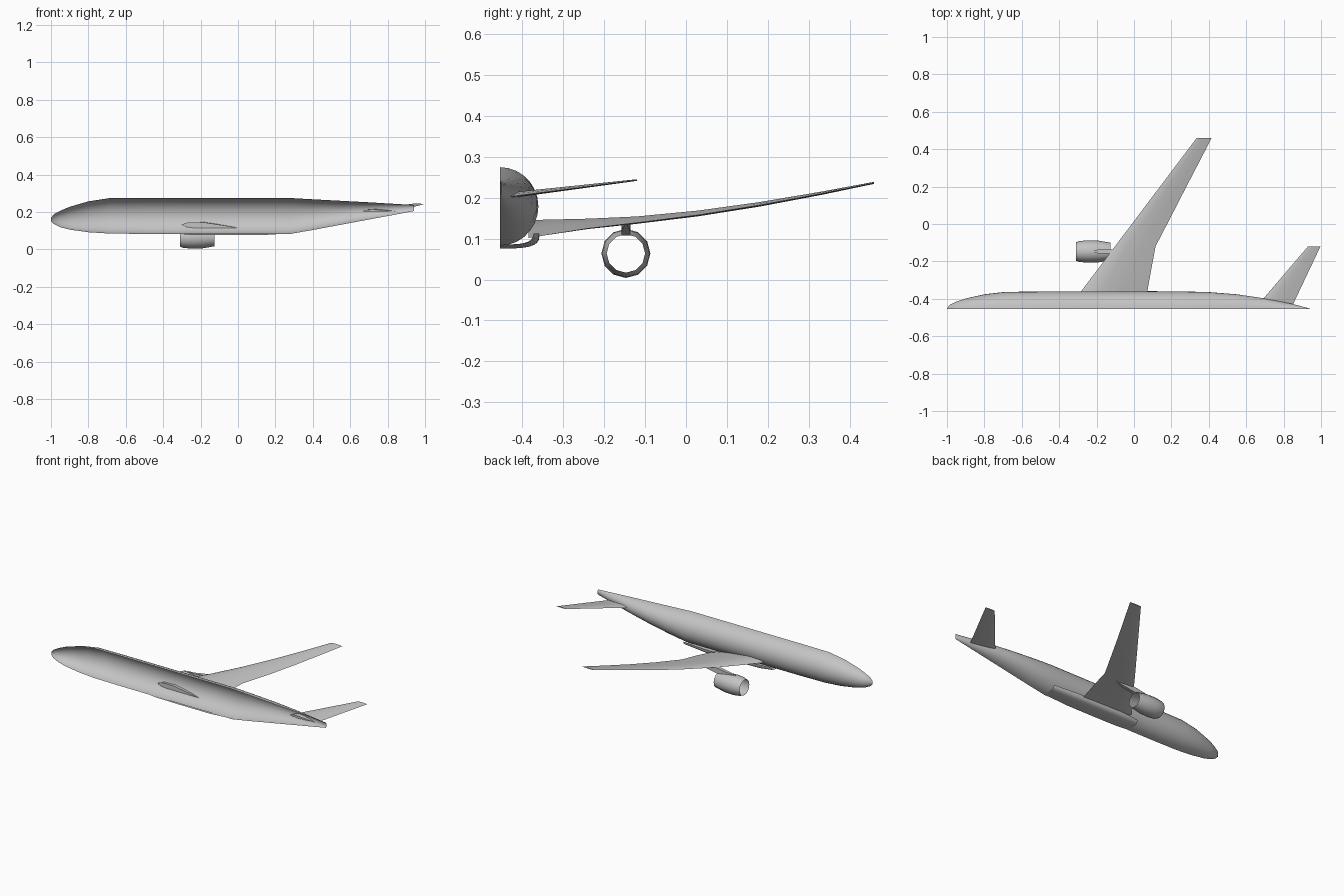
import bpy, bmesh, math
from math import sin, cos, pi, radians

cube = bpy.data.objects.get("Cube")
if cube:
    bpy.data.objects.remove(cube)

grey = bpy.data.materials.new("light grey")
grey.use_nodes = True
grey.diffuse_color = (0.55, 0.55, 0.55, 1)
grey.node_tree.nodes["Principled BSDF"].inputs["Base Color"].default_value = (0.55, 0.55, 0.55, 1)

CUT_Y = -0.455  # open centre plane of the half aircraft


def loft(name, rings, closed=True, caps=False, angle=35):
    """Skin a list of equal-length point rings."""
    bm = bmesh.new()
    rows = [[bm.verts.new(p) for p in ring] for ring in rings]
    n = len(rows[0])
    for a, b in zip(rows, rows[1:]):
        for i in range(n if closed else n - 1):
            j = (i + 1) % n
            bm.faces.new((a[i], a[j], b[j], b[i]))
    if caps:
        bm.faces.new(rows[0])
        bm.faces.new(rows[-1])
    bmesh.ops.remove_doubles(bm, verts=bm.verts, dist=0.0002)
    bmesh.ops.recalc_face_normals(bm, faces=bm.faces)
    mesh = bpy.data.meshes.new(name)
    bm.to_mesh(mesh)
    bm.free()
    mesh.materials.append(grey)
    obj = bpy.data.objects.new(name, mesh)
    bpy.context.collection.objects.link(obj)
    bpy.ops.object.select_all(action='DESELECT')
    obj.select_set(True)
    bpy.context.view_layer.objects.active = obj
    bpy.ops.object.shade_smooth_by_angle(angle=radians(angle))
    return obj


def half_ring(x, top, bottom, width, power=1.0, n=14):
    """Half an oval from crown to keel; a power below 1 squares the lower half."""
    mid, h = (top + bottom) / 2, (top - bottom) / 2
    ring = []
    for i in range(n + 1):
        a = pi * i / n
        s, c = max(sin(a), 0), cos(a)
        if c < 0:
            s, c = s ** power, -(-c) ** power
        ring.append((x, CUT_Y + width * s, mid + h * c))
    return ring


# Fuselage shell: x, crown, keel, half width
stations = [
    (-1.0, .168, .152, .004), (-.985, .188, .136, .022), (-.95, .207, .119, .040),
    (-.9, .228, .106, .057), (-.8, .257, .092, .079), (-.69, .274, .085, .092),
    (-.5, .275, .083, .094), (.28, .275, .083, .094), (.4, .268, .104, .091),
    (.55, .260, .132, .079), (.7, .252, .160, .057), (.85, .243, .188, .027),
    (.94, .238, .205, .003)]
loft("fuselage", [half_ring(*s) for s in stations], closed=False)

# Belly fairing around the wing root
belly = [(-.34, .14, .086, .080), (-.26, .15, .078, .092), (-.1, .15, .076, .097),
         (.12, .15, .076, .096), (.28, .14, .086, .082)]
loft("belly_fairing", [half_ring(x, t, b, w, .6)[7:] for x, t, b, w in belly], closed=False)


# Wing and tailplane: lofted aerofoil sections
def aerofoil(y, lead, trail, z_lead, z_trail, thick):
    shape = [(0, 0), (.08, .6), (.3, 1), (.65, .6), (1, 0), (.65, -.35), (.3, -.6), (.08, -.45)]
    return [(lead + (trail - lead) * u, y,
             z_lead + (z_trail - z_lead) * u + thick * v / 1.6) for u, v in shape]


wing = [(-.385, -.302, .068, .132, .102, .036), (-.36, -.283, .071, .133, .106, .034),
        (-.24, -.192, .093, .137, .125, .025), (-.12, -.102, .115, .145, .139, .018),
        (.03, .011, .193, .161, .158, .014), (.18, .124, .270, .183, .182, .011),
        (.33, .237, .348, .210, .210, .008), (.46, .335, .415, .236, .236, .005)]
loft("wing", [aerofoil(*s) for s in wing], caps=True)

tail = [(-.43, .665, .850, .205, .203, .014), (-.12, .930, .997, .243, .243, .004)]
loft("tailplane", [aerofoil(*s) for s in tail], caps=True)

# Engine: open faceted tube
ENGINE_Y, ENGINE_Z, SIDES = -.147, .064, 12
shell = [(-.31, .049), (-.295, .055), (-.25, .060), (-.19, .058), (-.125, .047)]
loft("engine_nacelle", [[(x, ENGINE_Y + r * cos(2 * pi * i / SIDES),
                          ENGINE_Z + r * sin(2 * pi * i / SIDES)) for i in range(SIDES)]
                        for x, r in shell])

# Pylon joining the engine to the wing
pylon = [(-.25, .002, .120, .124), (-.19, .010, .116, .132), (-.125, .011, .108, .142),
         (-.05, .010, .120, .145), (.03, .002, .137, .143)]
loft("engine_pylon", [[(x, ENGINE_Y - w, lo), (x, ENGINE_Y + w, lo),
                       (x, ENGINE_Y + w, hi), (x, ENGINE_Y - w, hi)]
                      for x, w, lo, hi in pylon], caps=True)
